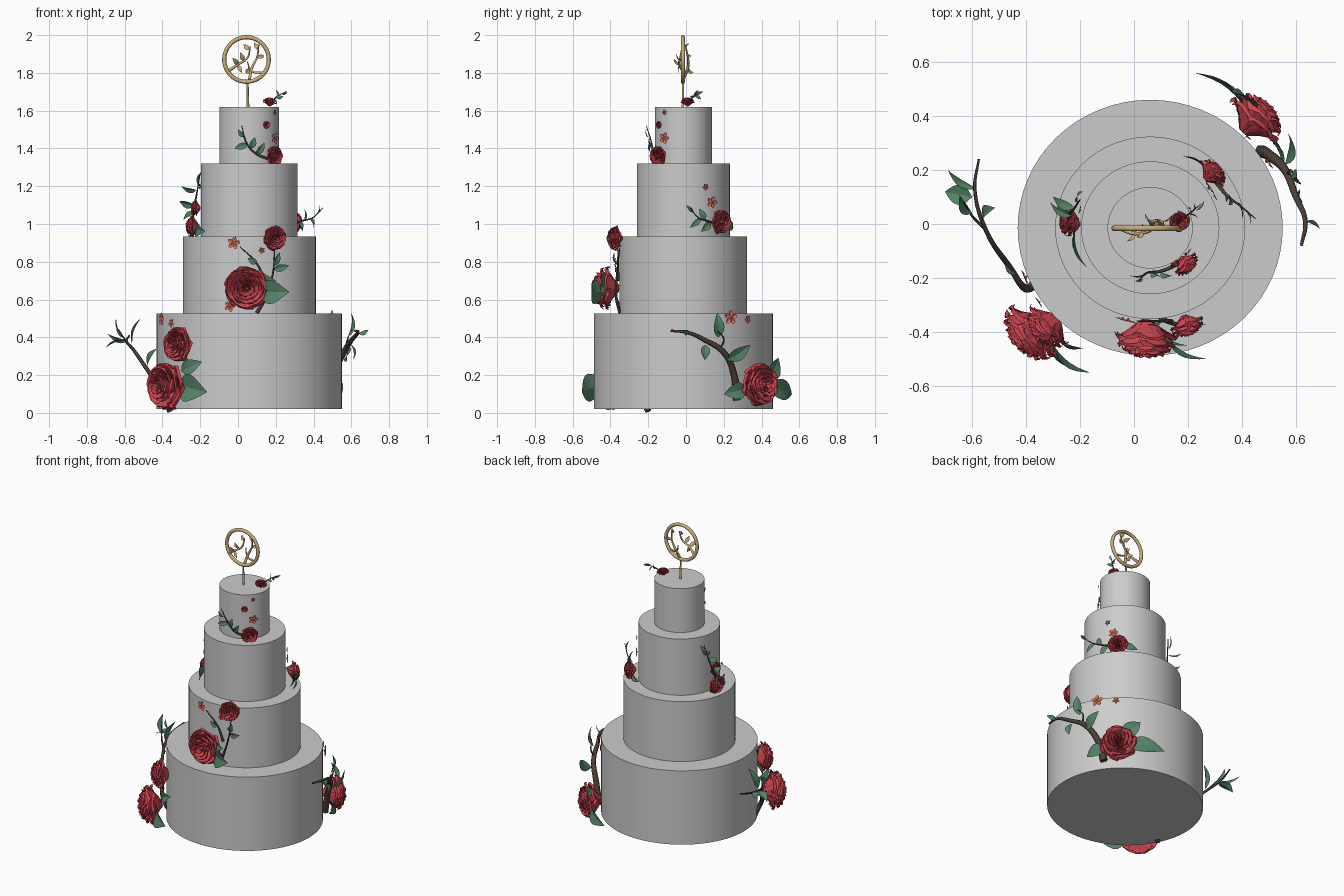
import bpy, bmesh, math, random
from mathutils import Vector as V, Matrix
random.seed(4)
CX, CY = 0.06, -0.014


def material(name, rgb):
    m = bpy.data.materials.new(name)
    m.diffuse_color = (*rgb, 1)
    return m


RED = material("rose_red", (0.62, 0.06, 0.08))
CORAL = material("coral", (0.8, 0.18, 0.13))
GREEN = material("leaf_green", (0.09, 0.23, 0.14))
BARK = material("bark", (0.07, 0.05, 0.04))
GOLD = material("gold", (0.58, 0.42, 0.2))


def finish(name, bm, mat):
    me = bpy.data.meshes.new(name)
    bm.to_mesh(me)
    bm.free()
    ob = bpy.data.objects.new(name, me)
    bpy.context.collection.objects.link(ob)
    me.materials.append(mat)
    return ob


def smooth(ob, angle=40):
    bpy.ops.object.select_all(action='DESELECT')
    ob.select_set(True)
    bpy.context.view_layer.objects.active = ob
    bpy.ops.object.shade_smooth_by_angle(angle=math.radians(angle))


def outward(p):
    return V((p[0] - CX, p[1] - CY, 0)).normalized()


def grid_faces(bm, rows):
    for a, b in zip(rows, rows[1:]):
        for i in range(len(a) - 1):
            bm.faces.new((a[i], a[i + 1], b[i + 1], b[i]))


# Cake tiers: x radius, y radius, bottom, top
TIERS = [(0.491, 0.474, 0.02, 0.525), (0.352, 0.338, 0.525, 0.935),
         (0.256, 0.246, 0.935, 1.32), (0.158, 0.151, 1.32, 1.62)]
for i, (a, b, z0, z1) in enumerate(TIERS):
    bpy.ops.mesh.primitive_cylinder_add(vertices=64, radius=1, depth=z1 - z0, location=(CX, CY, (z0 + z1) / 2))
    ob = bpy.context.object
    ob.name = f"cake_tier_{i + 1}"
    ob.scale = (a, b, 1)
    smooth(ob)


def front(t, x, z):
    a, b = TIERS[t][:2]
    return V((x, CY - (b + 0.006) * math.sqrt(max(0, 1 - ((x - CX) / a) ** 2)), z))


def side(t, y, z, s=1):
    a, b = TIERS[t][:2]
    return V((CX + s * (a + 0.006) * math.sqrt(max(0, 1 - ((y - CY) / b) ** 2)), y, z))


# Rose: layered cupped petals around an outward axis
def rose(name, p, R, n=None):
    n = V(n) if n else outward(p)
    M = Matrix.Translation(V(p)) @ n.to_track_quat('Z', 'Y').to_matrix().to_4x4()
    bm = bmesh.new()
    for rad, top, count in [(1.0, 0.12, 6), (0.92, 0.36, 6), (0.75, 0.52, 6),
                            (0.56, 0.62, 5), (0.38, 0.68, 5), (0.2, 0.7, 4)]:
        a0 = random.random() * 6
        for k in range(count):
            ac, rr = a0 + k * math.tau / count, rad * random.uniform(0.93, 1.04)
            rows = []
            for j in range(6):
                v = j / 5
                row = []
                for i in range(7):
                    u = i / 3 - 1
                    w = (0.75 + 0.25 * math.sin(v * math.pi)) * math.pi / count * 1.45
                    r = rr * (0.15 + 0.85 * math.sin(v * math.pi / 2)) * (1 + 0.05 * u)
                    h = -0.5 + (top + 0.5) * math.sin(min(1, v * 1.15) * math.pi / 2)
                    h -= 0.14 * u * u * v + (0.1 * rad if j == 5 else 0)
                    ang = ac + u * w
                    q = V((r * math.cos(ang), r * math.sin(ang), h))
                    q += V([random.uniform(-0.03, 0.03) for _ in range(3)])
                    row.append(bm.verts.new(M @ (q * R)))
                rows.append(row)
            grid_faces(bm, rows)
    finish(name, bm, RED)


rose("rose_left_large", (-0.375, -0.395, 0.145), 0.125)
rose("rose_left_small", (-0.315, -0.375, 0.36), 0.095)
rose("rose_right_large", (0.445, 0.385, 0.15), 0.118)
rose("rose_front_large", (0.045, -0.415, 0.66), 0.118)
rose("rose_front_small", (0.195, -0.37, 0.925), 0.065)
rose("rose_third_tier_left", (-0.235, 0.01, 0.985), 0.06)
rose("rose_third_tier_left_small", (-0.22, 0.0, 1.085), 0.042)
rose("rose_third_tier_right", (0.287, 0.185, 1.01), 0.062)
rose("rose_fourth_tier", (0.19, -0.145, 1.36), 0.053)
rose("rose_fourth_tier_bud", front(3, 0.15, 1.525), 0.02)
rose("rose_top", (0.168, 0.008, 1.643), 0.038, (0.1, 0, 1))


# Small five-petal blossoms lying on the cake
def blossom(p, R):
    n = outward(p)
    M = Matrix.Translation(p + n * 0.006) @ n.to_track_quat('Z', 'Y').to_matrix().to_4x4()
    bm = bmesh.new()
    for k in range(5):
        rot = Matrix.Rotation(k * math.tau / 5 + R * 40, 4, 'Z')
        c = bm.verts.new(M @ rot @ V((0.55 * R, 0, 0)))
        ring = [bm.verts.new(M @ rot @ V((R * (0.55 + 0.48 * math.cos(t * math.tau / 10)),
                0.34 * R * math.sin(t * math.tau / 10), 0.2 * R))) for t in range(10)]
        for i in range(10):
            bm.faces.new((c, ring[i], ring[(i + 1) % 10]))
    bmesh.ops.create_icosphere(bm, subdivisions=1, radius=R * 0.2, matrix=M)
    finish("blossom", bm, CORAL)


for t, x, z, r in [(3, 0.187, 1.455, 0.03), (3, 0.187, 1.59, 0.015), (1, -0.02, 0.9, 0.034), (1, 0.124, 0.86, 0.018),
                   (1, -0.04, 0.565, 0.03), (0, -0.395, 0.495, 0.034), (0, -0.345, 0.475, 0.024)]:
    blossom(front(t, x, z), r)
for t, y, z, r, s in [(0, 0.23, 0.505, 0.038, 1), (0, 0.32, 0.495, 0.022, 1), (2, 0.13, 1.115, 0.031, 1),
                      (2, 0.1, 1.195, 0.018, 1), (2, 0.05, 1.2, 0.018, -1)]:
    blossom(side(t, y, z, s), r)


# Branches: tapered tubes through a few points
def vine(name, pts, r, mat=BARK, tip=0.25):
    cu = bpy.data.curves.new(name, 'CURVE')
    cu.dimensions, cu.bevel_depth, cu.bevel_resolution, cu.resolution_u = '3D', r, 1, 5
    cu.use_fill_caps = True
    s = cu.splines.new('BEZIER')
    s.bezier_points.add(len(pts) - 1)
    for i, (bp, p) in enumerate(zip(s.bezier_points, pts)):
        bp.co = p
        bp.handle_left_type = bp.handle_right_type = 'AUTO'
        bp.radius = 1 + (tip - 1) * i / (len(pts) - 1)
    cu.materials.append(mat)
    ob = bpy.data.objects.new(name, cu)
    bpy.context.collection.objects.link(ob)
    bpy.ops.object.select_all(action='DESELECT')
    ob.select_set(True)
    bpy.context.view_layer.objects.active = ob
    bpy.ops.object.convert(target='MESH')


vine("branch_left", [(-0.36, -0.2, 0.01), (-0.4, -0.24, 0.12), (-0.46, -0.16, 0.2), (-0.55, -0.02, 0.33),
                     (-0.59, 0.13, 0.38), (-0.575, 0.24, 0.41)], 0.017)
vine("branch_left_twig", [(-0.55, -0.02, 0.33), (-0.6, 0.03, 0.39), (-0.63, 0.08, 0.44)], 0.007)
vine("branch_right", [(0.47, 0.27, 0.07), (0.5, 0.255, 0.2), (0.56, 0.2, 0.32), (0.6, 0.1, 0.385),
                      (0.635, 0.01, 0.425), (0.62, -0.08, 0.435)], 0.024)
vine("branch_right_twig", [(0.57, 0.18, 0.34), (0.58, 0.2, 0.39), (0.6, 0.16, 0.44)], 0.007)
vine("branch_front", [(0.1, -0.35, 0.53), (0.15, -0.37, 0.62), (0.185, -0.365, 0.74), (0.195, -0.35, 0.88)], 0.01)
vine("branch_front_twig", [(0.14, -0.36, 0.7), (0.1, -0.36, 0.79), (0.01, -0.36, 0.88)], 0.008)
vine("vine_third_left", [(-0.22, -0.02, 0.95), (-0.24, 0.03, 1.05), (-0.22, 0.06, 1.15), (-0.2, 0.09, 1.27)], 0.009)
vine("vine_third_right", [(0.29, 0.17, 1.0), (0.35, 0.1, 1.02), (0.39, 0.07, 1.03), (0.45, 0.02, 1.085)], 0.007)
vine("vine_fourth", [(0.18, -0.14, 1.34), (0.1, -0.175, 1.37), (0.05, -0.18, 1.42), (0.02, -0.21, 1.52)], 0.008)
vine("vine_top", [(0.165, 0.01, 1.63), (0.2, 0.035, 1.67), (0.25, 0.075, 1.7)], 0.005)


# Leaves: folded pointed blades from base to tip
def leaves(name, specs, mat=GREEN, flat=None):
    bm = bmesh.new()
    for base, tip, w in specs:
        base, tip = V(base), V(tip)
        d = tip - base
        n = V(flat) if flat else outward((base + tip) / 2)
        s = d.cross(n).normalized() * w / 2
        n = s.cross(d).normalized() * (-1 if s.cross(d).dot(n) < 0 else 1)
        rows = []
        for j in range(8):
            v = j / 7
            k = max(0.02, math.sin(math.pi * v ** 0.8))
            c = base + d * v + n * (0.1 * d.length * math.sin(math.pi * v))
            rows.append([bm.verts.new(c + s * u * k + n * abs(u) * k * w * 0.15) for u in (-1, 0, 1)])
        grid_faces(bm, rows)
    finish(name, bm, mat)


leaves("left_leaves", [
    ((-0.31, -0.43, 0.15), (-0.165, -0.55, 0.11), 0.15), ((-0.3, -0.4, 0.22), (-0.19, -0.46, 0.27), 0.08),
    ((-0.6, 0.1, 0.38), (-0.7, 0.12, 0.345), 0.075), ((-0.6, 0.04, 0.4), (-0.645, 0.11, 0.5), 0.06),
    ((-0.56, 0.02, 0.36), (-0.515, 0.06, 0.5), 0.055), ((-0.48, -0.12, 0.25), (-0.43, -0.19, 0.34), 0.05),
    ((-0.585, 0.13, 0.38), (-0.69, 0.2, 0.42), 0.04)])
leaves("right_leaves", [
    ((0.42, 0.42, 0.14), (0.225, 0.56, 0.1), 0.11), ((0.44, 0.42, 0.18), (0.36, 0.49, 0.29), 0.1),
    ((0.5, 0.32, 0.13), (0.55, 0.2, 0.1), 0.09), ((0.58, 0.17, 0.4), (0.6, 0.165, 0.53), 0.06),
    ((0.56, 0.22, 0.28), (0.57, 0.34, 0.36), 0.07), ((0.6, 0.1, 0.36), (0.61, 0.1, 0.28), 0.05),
    ((0.64, 0.01, 0.42), (0.69, -0.02, 0.44), 0.03)])
leaves("front_leaves", [
    ((0.12, -0.42, 0.64), (0.27, -0.5, 0.64), 0.13), ((0.1, -0.4, 0.7), (0.2, -0.45, 0.7), 0.07),
    ((0.19, -0.36, 0.76), (0.27, -0.37, 0.78), 0.04), ((0.19, -0.36, 0.78), (0.22, -0.38, 0.85), 0.035),
    ((0.1, -0.36, 0.79), (0.05, -0.37, 0.82), 0.035)])
leaves("third_tier_leaves", [
    ((-0.22, -0.03, 0.98), (-0.175, -0.16, 0.96), 0.075), ((-0.23, 0.03, 1.1), (-0.31, 0.08, 1.12), 0.045),
    ((-0.22, 0.06, 1.18), (-0.3, 0.1, 1.2), 0.045), ((-0.21, 0.08, 1.2), (-0.19, 0.12, 1.28), 0.03),
    ((-0.23, 0.03, 1.06), (-0.29, 0.1, 1.02), 0.04), ((0.27, 0.2, 1.0), (0.18, 0.25, 0.98), 0.05),
    ((0.35, 0.1, 1.02), (0.35, 0.07, 1.08), 0.035), ((0.38, 0.08, 1.03), (0.4, 0.02, 0.98), 0.03),
    ((0.32, 0.13, 1.01), (0.34, 0.08, 0.96), 0.04), ((0.42, 0.04, 1.06), (0.43, 0.0, 1.1), 0.02)])
leaves("fourth_tier_leaves", [
    ((0.05, -0.18, 1.42), (-0.02, -0.19, 1.4), 0.035), ((0.1, -0.18, 1.37), (0.14, -0.19, 1.43), 0.035),
    ((0.07, -0.18, 1.4), (0.09, -0.19, 1.46), 0.035), ((0.03, -0.2, 1.46), (0.0, -0.21, 1.5), 0.025)])
leaves("top_leaves", [
    ((0.2, 0.035, 1.67), (0.24, 0.02, 1.675), 0.02), ((0.21, 0.04, 1.67), (0.2, 0.06, 1.71), 0.02),
    ((0.23, 0.05, 1.69), (0.26, 0.09, 1.7), 0.018), ((0.22, 0.05, 1.68), (0.22, 0.08, 1.66), 0.018)])

# Gold topper: ring, stick, inner vines and leaves
bpy.ops.mesh.primitive_torus_add(major_segments=48, minor_segments=10, major_radius=0.118, minor_radius=0.011,
                                 location=(0.045, -0.016, 1.871), rotation=(math.pi / 2, 0, 0))
ring = bpy.context.object
ring.name = "topper_ring"
ring.data.materials.append(GOLD)
smooth(ring, 60)
vine("topper_stick", [(0.052, -0.016, 1.6), (0.052, -0.016, 1.68), (0.05, -0.016, 1.755)], 0.008, GOLD, 0.7)
vine("topper_vine_low", [(-0.05, -0.016, 1.81), (0.0, -0.035, 1.845), (0.05, -0.03, 1.88), (0.065, -0.02, 1.94)],
     0.009, GOLD, 0.4)
vine("topper_vine_tall", [(0.06, -0.016, 1.765), (0.075, 0.01, 1.83), (0.1, 0.01, 1.88), (0.11, -0.005, 1.95)],
     0.009, GOLD, 0.4)
vine("topper_vine_arc", [(0.13, -0.016, 1.8), (0.07, 0.0, 1.81), (0.05, 0.015, 1.86)], 0.007, GOLD, 0.4)
leaves("topper_leaves", [
    ((0.0, -0.035, 1.845), (-0.03, -0.065, 1.88), 0.025), ((0.03, -0.03, 1.865), (0.01, -0.05, 1.91), 0.025),
    ((0.06, -0.02, 1.92), (0.03, 0.0, 1.95), 0.025), ((0.07, 0.01, 1.82), (0.04, 0.04, 1.8), 0.025),
    ((0.1, 0.01, 1.88), (0.14, 0.03, 1.89), 0.022), ((0.11, 0.0, 1.92), (0.085, 0.02, 1.96), 0.022),
    ((0.0, -0.03, 1.84), (0.02, -0.04, 1.8), 0.022)], GOLD, (0, -1, 0.1))
